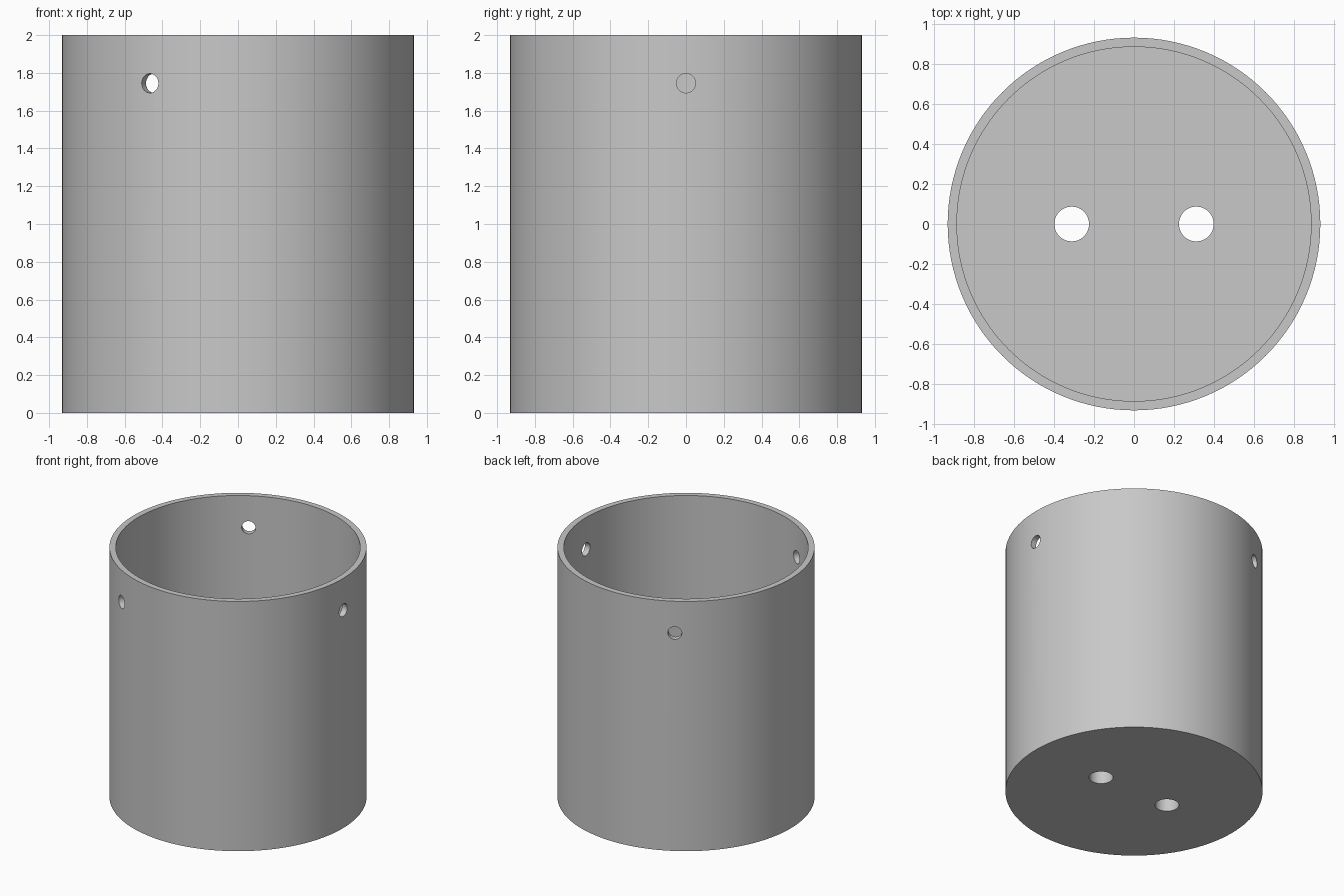
import bpy
import math

cube = bpy.data.objects.get("Cube")
if cube:
    bpy.data.objects.remove(cube)

HEIGHT = 2.0
OUTER_R, INNER_R = 0.933, 0.887
FLOOR = 0.125
SIDE_HOLE_Z = 1.745

grey = bpy.data.materials.new("light grey")
grey.use_nodes = True
colour = (0.58, 0.58, 0.58, 1)
grey.diffuse_color = colour
grey.node_tree.nodes["Principled BSDF"].inputs["Base Color"].default_value = colour


def cylinder(name, radius, depth, location, rotation=(0, 0, 0), sides=128):
    bpy.ops.mesh.primitive_cylinder_add(vertices=sides, radius=radius, depth=depth,
                                        location=location, rotation=rotation)
    obj = bpy.context.object
    obj.name = name
    obj.data.materials.append(grey)
    return obj


def cut(target, cutter):
    cutter.hide_render = True
    mod = target.modifiers.new("cut", 'BOOLEAN')
    mod.operation = 'DIFFERENCE'
    mod.solver = 'EXACT'
    mod.object = cutter
    bpy.context.view_layer.objects.active = target
    bpy.ops.object.modifier_apply(modifier=mod.name)
    bpy.data.objects.remove(cutter)


# Cup body, hollowed from the top
cup = cylinder("cup_body", OUTER_R, HEIGHT, (0, 0, HEIGHT / 2))
cut(cup, cylinder("cavity_cutter", INNER_R, HEIGHT, (0, 0, FLOOR + HEIGHT / 2)))

# Two round holes through the floor
for side in (-1, 1):
    cut(cup, cylinder("floor_hole_cutter", 0.087, 1, (side * 0.312, 0, 0), sides=48))

# Three small holes through the wall, evenly spaced near the rim
for i in range(3):
    angle = i * math.tau / 3
    spot = (0.9 * math.cos(angle), 0.9 * math.sin(angle), SIDE_HOLE_Z)
    cut(cup, cylinder("wall_hole_cutter", 0.051, 0.3, spot,
                      (0, math.pi / 2, angle), sides=32))

# Smooth walls with crisp rims
bpy.ops.object.select_all(action='DESELECT')
cup.select_set(True)
bpy.context.view_layer.objects.active = cup
bpy.ops.object.shade_smooth_by_angle(angle=math.radians(30))
